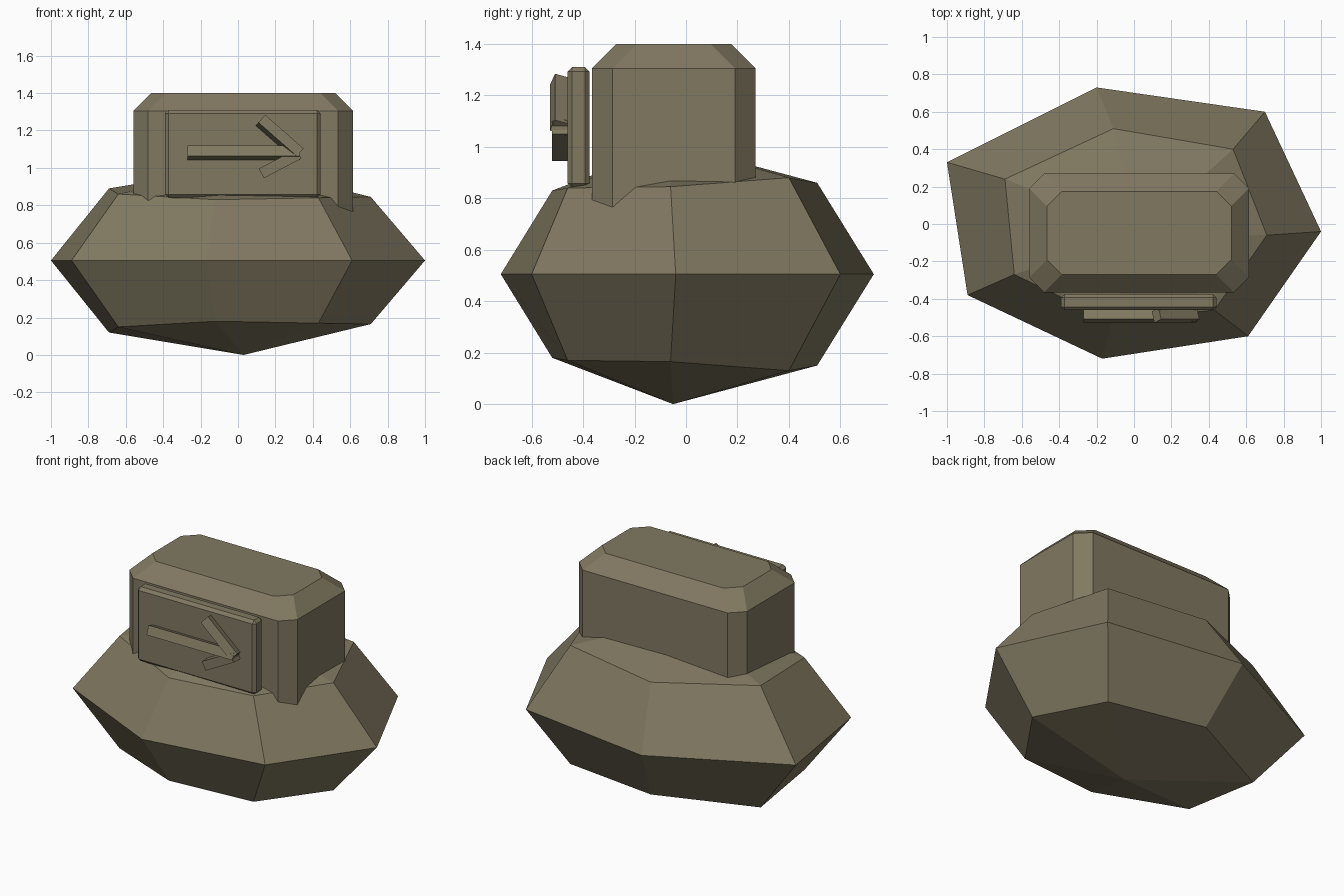
import bpy, bmesh, math
from mathutils import Matrix, Vector

cube = bpy.data.objects.get("Cube")
if cube:
    bpy.data.objects.remove(cube, do_unlink=True)

stone = bpy.data.materials.new("brown_stone")
stone.use_nodes = True
COLOUR = (0.22, 0.19, 0.12, 1)
stone.diffuse_color = COLOUR
stone.node_tree.nodes["Principled BSDF"].inputs["Base Color"].default_value = COLOUR


def finish(name, bm):
    bmesh.ops.recalc_face_normals(bm, faces=bm.faces[:])
    mesh = bpy.data.meshes.new(name)
    bm.to_mesh(mesh)
    bm.free()
    mesh.materials.append(stone)
    obj = bpy.data.objects.new(name, mesh)
    bpy.context.collection.objects.link(obj)
    return obj


def loft(name, rings, bottom=None, top=None):
    """Join rings of points; close each end with a pole or a flat cap."""
    bm = bmesh.new()
    loops = [[bm.verts.new(p) for p in ring] for ring in rings]
    n = len(loops[0])
    for a, b in zip(loops, loops[1:]):
        for i in range(n):
            j = (i + 1) % n
            bm.faces.new((a[i], a[j], b[j], b[i]))
    for loop, pole in ((loops[0], bottom), (loops[-1], top)):
        if pole:
            tip = bm.verts.new(pole)
            for i in range(n):
                bm.faces.new((loop[i], loop[(i + 1) % n], tip))
        else:
            bm.faces.new(loop)
    return finish(name, bm)


def octagon(x0, x1, y0, y1, c, z):
    """Rectangle with its corners cut by c."""
    return [(x0 + c, y0, z), (x1 - c, y0, z), (x1, y0 + c, z), (x1, y1 - c, z),
            (x1 - c, y1, z), (x0 + c, y1, z), (x0, y1 - c, z), (x0, y0 + c, z)]


# Faceted boulder, mirrored top to bottom about its widest ring
HEIGHT = 1.01
middle = [(-1, .33), (-.2, .73), (.7, .6), (1, -.04), (.61, -.6), (-.17, -.72), (-.89, -.38)]
upper = [(-.69, .24, .89), (-.11, .51, .86), (.53, .4, .88), (.71, -.06, .845),
         (.43, -.46, .84), (-.12, -.52, .83), (-.64, -.27, .86)]
lower = [(x, y, HEIGHT - z) for x, y, z in upper]
loft("boulder", [lower, [(x, y, HEIGHT / 2) for x, y in middle], upper],
     (.03, -.05, 0), (.03, -.05, HEIGHT))

# Block with chamfered corners and rim, sunk into the boulder
x0, x1, y0, y1, cut, rim = -.56, .615, -.365, .27, .08, .095
loft("chamfered_block", [octagon(x0, x1, y0, y1, cut, z) for z in (.6, 1.305)]
     + [octagon(x0 + rim, x1 - rim, y0 + rim, y1 - rim, cut, 1.4)])


def box(name, size, matrix, bevel=0):
    bm = bmesh.new()
    bmesh.ops.create_cube(bm, size=1, matrix=Matrix.Diagonal(Vector(size)).to_4x4())
    if bevel:
        bmesh.ops.bevel(bm, geom=bm.edges[:], offset=bevel, segments=1,
                        affect='EDGES', profile=0.5)
    bm.transform(matrix)
    return finish(name, bm)


# Sign panel hovering just in front of the block
box("sign_panel", (.83, .085, .47), Matrix.Translation((.025, -.418, 1.075)), .018)


def bar(name, start, end, tilt):
    """Straight bar between two (x, z) points, rolled about its length."""
    a, b = Vector(start), Vector(end)
    d, mid = b - a, (a + b) / 2
    matrix = (Matrix.Translation((mid.x, -.488, mid.y))
              @ Matrix.Rotation(-math.atan2(d.y, d.x), 4, 'Y')
              @ Matrix.Rotation(math.radians(tilt), 4, 'X'))
    box(name, (d.length, .065, .058), matrix)


# Raised arrow
bar("arrow_shaft", (-.27, 1.08), (.33, 1.08), -20)
bar("arrow_upper_barb", (.12, 1.255), (.325, 1.075), -20)
bar("arrow_lower_barb", (.125, .97), (.325, 1.075), 0)
